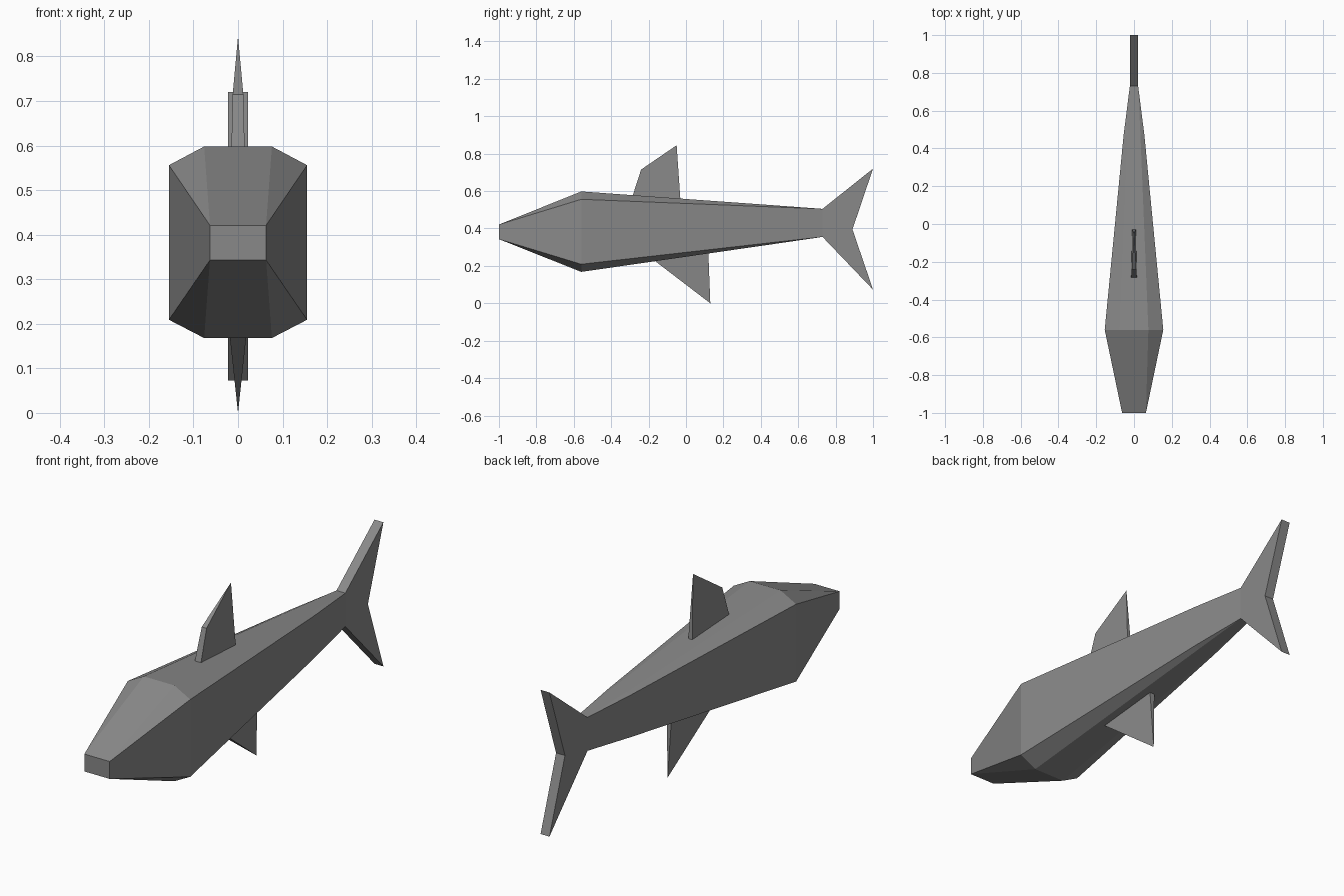
import bpy, bmesh

if "Cube" in bpy.data.objects:
    bpy.data.objects.remove(bpy.data.objects["Cube"])

grey = bpy.data.materials.new("shark_grey")
grey.use_nodes = True
colour = (0.25, 0.25, 0.25, 1)
grey.diffuse_color = colour
grey.node_tree.nodes["Principled BSDF"].inputs["Base Color"].default_value = colour


def loft(name, rings):
    """Skin a closed solid through rings of equal point count, merging repeated points."""
    bm = bmesh.new()
    loops = [[bm.verts.new(p) for p in ring] for ring in rings]
    n = len(loops[0])
    for a, b in zip(loops, loops[1:]):
        for i in range(n):
            j = (i + 1) % n
            bm.faces.new((a[i], a[j], b[j], b[i]))
    bm.faces.new(loops[0])
    bm.faces.new(loops[-1])
    bmesh.ops.remove_doubles(bm, verts=bm.verts, dist=0.0005)
    bmesh.ops.recalc_face_normals(bm, faces=bm.faces)
    mesh = bpy.data.meshes.new(name)
    bm.to_mesh(mesh)
    bm.free()
    mesh.materials.append(grey)
    obj = bpy.data.objects.new(name, mesh)
    bpy.context.collection.objects.link(obj)
    return obj


def section(y, side, flat, bottom, low, high, top):
    """Eight-sided body cross-section, symmetric in x."""
    half = [(flat, bottom), (side, low), (side, high), (flat, top)]
    pts = half + [(-x, z) for x, z in reversed(half)]
    return [(x, y, z) for x, z in pts]


def fin(name, profile):
    """Fin from (y, z, half thickness) points, one outline on each side."""
    return loft(name, [[(s * t, y, z) for y, z, t in profile] for s in (1, -1)])


# Body: square snout, chamfered head, long taper to the tail root
loft("body", [
    section(-1.0, 0.063, 0.063, 0.343, 0.343, 0.421, 0.421),
    section(-0.56, 0.155, 0.076, 0.168, 0.209, 0.556, 0.598),
    section(0.47, 0.055, 0.034, 0.317, 0.326, 0.515, 0.524),
    section(0.73, 0.022, 0.022, 0.355, 0.355, 0.505, 0.505),
])

# Forked tail of constant thickness
fin("tail_fin", [(0.73, 0.505, 0.022), (1.0, 0.72, 0.022), (0.89, 0.395, 0.022),
                 (1.0, 0.073, 0.022), (0.73, 0.355, 0.022)])

# Back fin, tapering to a pointed tip, rooted inside the body
fin("back_fin", [(-0.295, 0.545, 0.016), (-0.24, 0.715, 0.012),
                 (-0.05, 0.845, 0.0), (-0.028, 0.525, 0.011)])

# Belly fin, a triangle pointing down and back
fin("belly_fin", [(-0.21, 0.26, 0.028), (0.13, 0.0, 0.0), (0.118, 0.31, 0.014)])
